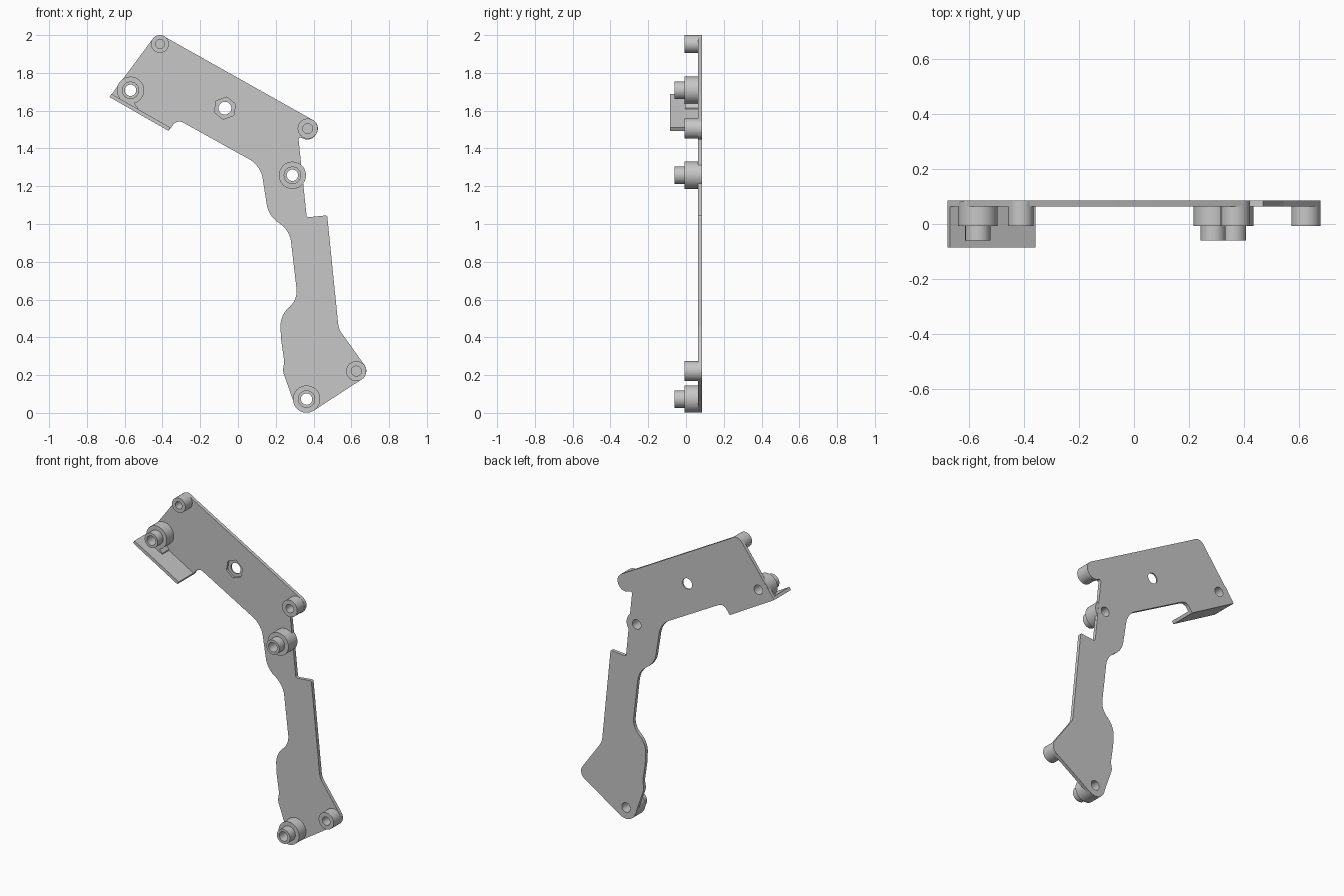
import bpy
import bmesh
import math
from mathutils import Vector, Matrix

default_cube = bpy.data.objects.get("Cube")
if default_cube:
    bpy.data.objects.remove(default_cube, do_unlink=True)

# One flat light grey for the whole bracket
GREY = (0.57, 0.57, 0.57, 1.0)
grey = bpy.data.materials.new("light_grey")
grey.use_nodes = True
grey.diffuse_color = GREY
grey.node_tree.nodes["Principled BSDF"].inputs["Base Color"].default_value = GREY

# Depths along y
BACK, PLATE_FRONT = 0.085, 0.063
BOSS_FRONT, PIN_FRONT, FLANGE_FRONT = -0.007, -0.061, -0.085


def finish(name, bm):
    bmesh.ops.recalc_face_normals(bm, faces=bm.faces)
    mesh = bpy.data.meshes.new(name)
    bm.to_mesh(mesh)
    bm.free()
    mesh.materials.append(grey)
    obj = bpy.data.objects.new(name, mesh)
    bpy.context.collection.objects.link(obj)
    return obj


def activate(obj):
    bpy.ops.object.select_all(action="DESELECT")
    obj.select_set(True)
    bpy.context.view_layer.objects.active = obj


def smooth(obj):
    activate(obj)
    bpy.ops.object.shade_smooth_by_angle(angle=math.radians(30))


def rounded(corners, steps=8):
    """Turn (x, z, radius) corners into an outline with circular fillets."""
    outline = []
    for i, (x, z, r) in enumerate(corners):
        c = Vector((x, z))
        a = (Vector(corners[i - 1][:2]) - c).normalized()
        b = (Vector(corners[(i + 1) % len(corners)][:2]) - c).normalized()
        if r == 0:
            outline.append(c)
            continue
        half = a.angle(b) / 2
        centre = c + (a + b).normalized() * r / math.sin(half)
        start = c + a * r / math.tan(half) - centre
        end = c + b * r / math.tan(half) - centre
        for k in range(steps + 1):
            outline.append(centre + start.lerp(end, k / steps).normalized() * r)
    return outline


def prism(name, outline, y0, y1):
    """Extrude an x-z outline from y0 to y1."""
    bm = bmesh.new()
    face = bm.faces.new([bm.verts.new((p[0], y0, p[1])) for p in outline])
    moved = bmesh.ops.extrude_face_region(bm, geom=[face])["geom"]
    bmesh.ops.translate(bm, vec=(0, y1 - y0, 0),
                        verts=[v for v in moved if isinstance(v, bmesh.types.BMVert)])
    return finish(name, bm)


def ring(x, z, r, sides, turn=0.0):
    return [(x + r * math.cos(turn + math.tau * k / sides),
             z + r * math.sin(turn + math.tau * k / sides)) for k in range(sides)]


def lathe(name, x, z, profile, closed):
    """Spin a (radius, y) profile round a y axis through (x, z)."""
    bm = bmesh.new()
    verts = [bm.verts.new((r, y, 0)) for r, y in profile]
    edges = [bm.edges.new(pair) for pair in zip(verts, verts[1:])]
    if closed:
        edges.append(bm.edges.new((verts[-1], verts[0])))
    bmesh.ops.spin(bm, geom=verts + edges, cent=(0, 0, 0), axis=(0, 1, 0),
                   angle=math.tau, steps=48)
    bmesh.ops.remove_doubles(bm, verts=bm.verts, dist=0.0001)
    bmesh.ops.transform(bm, matrix=Matrix.Translation((x, 0, z)), verts=bm.verts)
    obj = finish(name, bm)
    smooth(obj)
    return obj


def cut(target, outline, y0, y1):
    cutter = prism("cutter", outline, y0, y1)
    cutter.hide_render = True
    mod = target.modifiers.new("cut", "BOOLEAN")
    mod.operation, mod.solver, mod.object = "DIFFERENCE", "EXACT", cutter
    activate(target)
    bpy.ops.object.modifier_apply(modifier=mod.name)
    bpy.data.objects.remove(cutter, do_unlink=True)


# Main plate outline, clockwise from the top post
plate = prism("bracket_plate", rounded([
    (-0.427, 2.013, 0.047), (0.442, 1.525, 0.052), (0.39, 1.433, 0.052),
    (0.319, 1.463, 0.01), (0.364, 1.035, 0.012), (0.472, 1.046, 0.008),
    (0.533, 0.444, 0.1), (0.702, 0.208, 0.053), (0.327, -0.036, 0.072),
    (0.237, 0.222, 0.06), (0.245, 0.272, 0.06), (0.228, 0.39, 0.1),
    (0.222, 0.522, 0.13), (0.317, 0.595, 0.11), (0.274, 0.964, 0.14),
    (0.161, 1.046, 0.14), (0.12, 1.309, 0.14), (-0.321, 1.554, 0.04),
    (-0.368, 1.493, 0), (-0.68, 1.672, 0)]), PLATE_FRONT, BACK)

# Stepped bosses with a pin and a through hole
HOLE, PIN, BOSS = 0.03, 0.046, 0.072
for name, x, z in (("upper_boss", -0.569, 1.708), ("middle_boss", 0.288, 1.258),
                   ("lower_boss", 0.363, 0.073)):
    cut(plate, ring(x, z, HOLE, 48), PLATE_FRONT - 0.1, BACK + 0.1)
    lathe(name, x, z, [(HOLE, BACK - 0.001), (HOLE, PIN_FRONT), (PIN, PIN_FRONT),
                       (PIN, BOSS_FRONT), (BOSS, BOSS_FRONT), (BOSS, BACK - 0.001)], True)

# Plain posts with blind screw holes
for name, x, z, r in (("top_post", -0.413, 1.953, 0.047), ("shoulder_post", 0.369, 1.505, 0.053),
                      ("foot_post", 0.626, 0.221, 0.053)):
    bore, floor = r / 2, PLATE_FRONT - 0.01
    lathe(name, x, z, [(0, floor), (bore, floor), (bore, BOSS_FRONT), (r, BOSS_FRONT),
                       (r, BACK - 0.001), (0, BACK - 0.001)], False)

# Hexagonal nut recess with a round hole behind it
cut(plate, ring(-0.069, 1.613, 0.06, 6, math.radians(20)), PLATE_FRONT - 0.1, PLATE_FRONT + 0.013)
cut(plate, ring(-0.069, 1.613, 0.034, 48), PLATE_FRONT - 0.1, BACK + 0.1)
smooth(plate)

# Flange folded forward along the short lower edge, with a web joining it to the upper boss
prism("side_flange", [(-0.68, 1.672), (-0.368, 1.493), (-0.358, 1.51), (-0.67, 1.689)],
      FLANGE_FRONT, PLATE_FRONT + 0.001)
prism("flange_web", [(-0.6, 1.64), (-0.53, 1.6), (-0.53, 1.615), (-0.553, 1.643), (-0.6, 1.68)],
      BOSS_FRONT + 0.001, PLATE_FRONT + 0.001)
